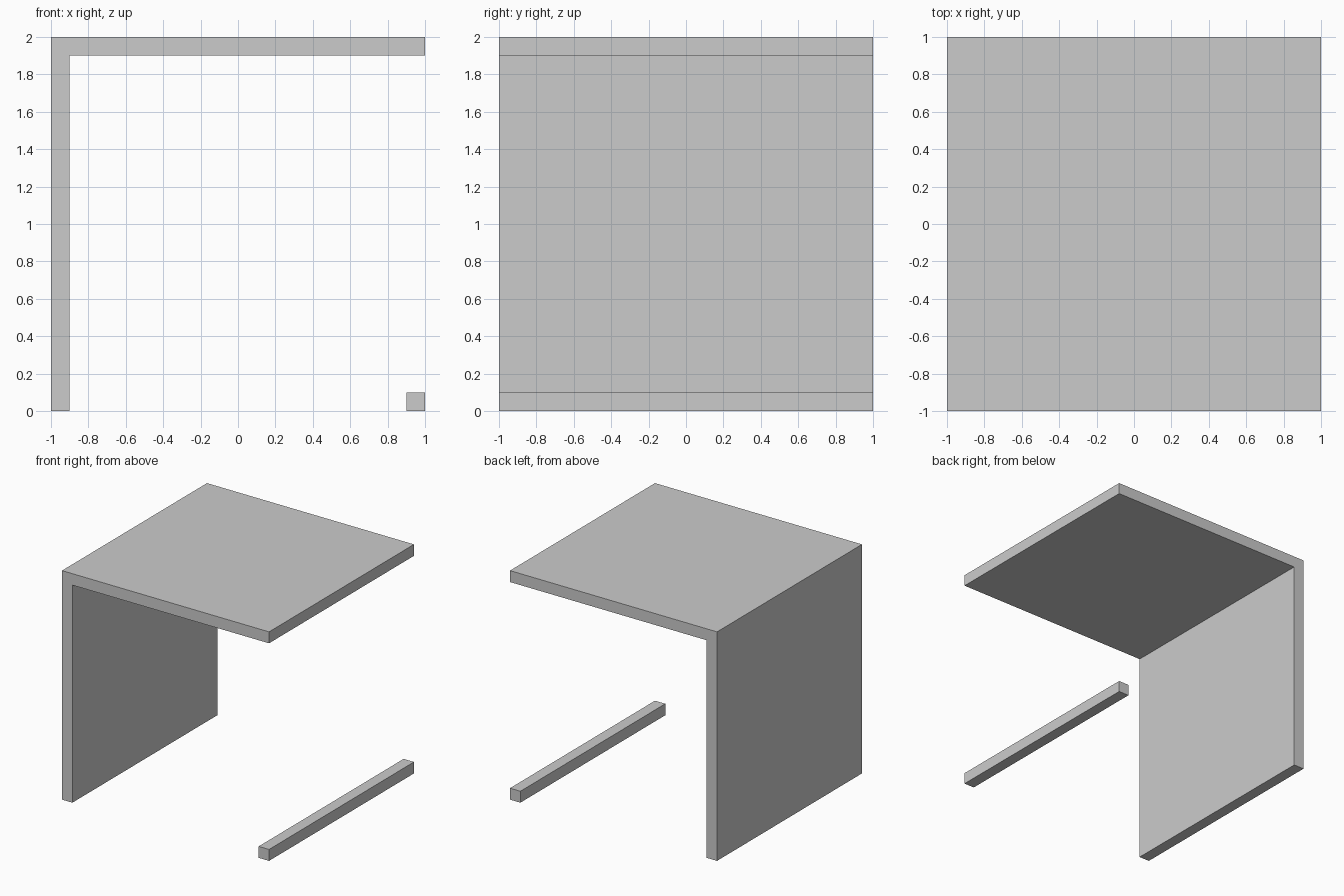
import bpy
import bmesh

if "Cube" in bpy.data.objects:
    bpy.data.objects.remove(bpy.data.objects["Cube"])


def extrude_profile(name, points, y0=-1.0, y1=1.0):
    """Sweep a closed x/z profile along the depth axis."""
    bm = bmesh.new()
    face = bm.faces.new([bm.verts.new((x, y0, z)) for x, z in points])
    swept = bmesh.ops.extrude_face_region(bm, geom=[face])
    verts = [v for v in swept["geom"] if isinstance(v, bmesh.types.BMVert)]
    bmesh.ops.translate(bm, verts=verts, vec=(0, y1 - y0, 0))
    bmesh.ops.recalc_face_normals(bm, faces=bm.faces)
    mesh = bpy.data.meshes.new(name)
    bm.to_mesh(mesh)
    bm.free()
    obj = bpy.data.objects.new(name, mesh)
    bpy.context.collection.objects.link(obj)
    return obj


T = 0.1  # panel thickness

# Side wall and top panel as one L-shaped piece
extrude_profile("wall_and_top", [(-1, 0), (-1 + T, 0), (-1 + T, 2 - T),
                                 (1, 2 - T), (1, 2), (-1, 2)])

# Floor bar under the open edge
extrude_profile("floor_bar", [(1 - T, 0), (1, 0), (1, T), (1 - T, T)])
